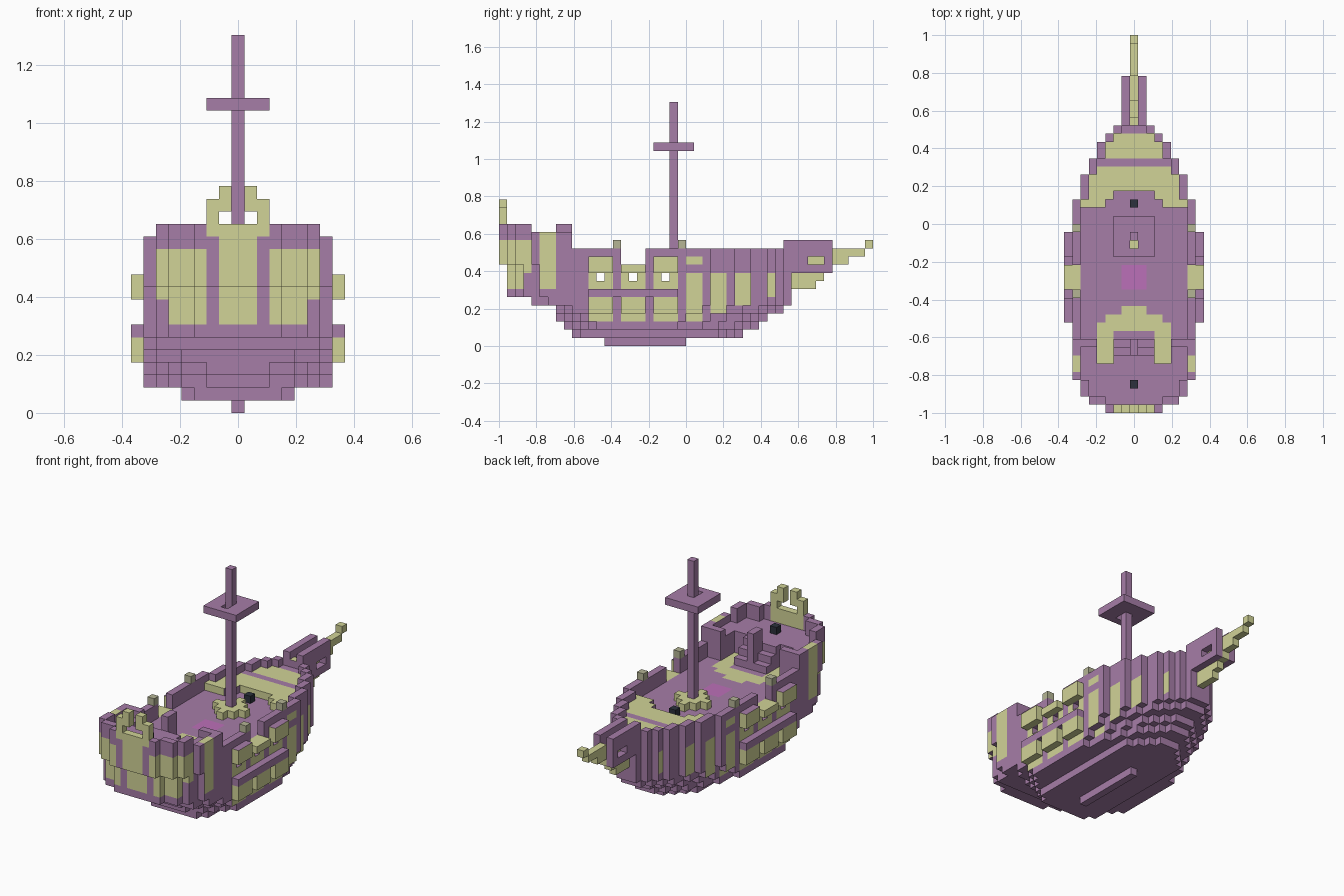
import bpy, bmesh
from mathutils import Vector

cube = bpy.data.objects.get("Cube")
if cube:
    bpy.data.objects.remove(cube, do_unlink=True)

U = 2 / 46  # block size
PURPLE, OLIVE, MAGENTA, BLACK, GREY = range(5)


def material(name, rgb):
    m = bpy.data.materials.new(name)
    m.diffuse_color = (*rgb, 1)
    m.use_nodes = True
    m.node_tree.nodes["Principled BSDF"].inputs["Base Color"].default_value = (*rgb, 1)
    return m


MATERIALS = [
    material("purple timber", (0.38, 0.205, 0.39)),
    material("olive trim", (0.64, 0.655, 0.31)),
    material("magenta mark", (0.50, 0.16, 0.48)),
    material("black iron", (0.025, 0.031, 0.045)),
    material("grey olive post", (0.46, 0.46, 0.30)),
]
SIDES = [Vector(v) for v in
         ((1, 0, 0), (-1, 0, 0), (0, 1, 0), (0, -1, 0), (0, 0, 1), (0, 0, -1))]


def blocks(x, y, z):
    """Set of block cells over three inclusive ranges."""
    return {(i, j, k) for i in range(x[0], x[1] + 1)
            for j in range(y[0], y[1] + 1) for k in range(z[0], z[1] + 1)}


def both(cells):
    """Cells together with their mirror image."""
    return cells | {(-i, j, k) for i, j, k in cells}


def build(name, cells, colour):
    """Skin the cells with outer faces; colour is an index or a rule."""
    bm = bmesh.new()
    verts = {}

    def vert(p):
        key = tuple(round(c * 2) for c in p)
        if key not in verts:
            verts[key] = bm.verts.new((p[0] * U, p[1] * U - 1 + U / 2, (p[2] + 0.5) * U))
        return verts[key]

    for cell in sorted(cells):
        c = Vector(cell)
        for n in SIDES:
            if tuple(int(a) for a in c + n) in cells:
                continue
            s = Vector((n.y, n.z, n.x))
            t = n.cross(s)
            corners = [c + (n + a * s + b * t) / 2
                       for a, b in ((-1, -1), (1, -1), (1, 1), (-1, 1))]
            face = bm.faces.new([vert(p) for p in corners])
            face.material_index = colour(*cell, n) if callable(colour) else colour
    mesh = bpy.data.meshes.new(name)
    bm.to_mesh(mesh)
    bm.free()
    for m in MATERIALS:
        mesh.materials.append(m)
    ob = bpy.data.objects.new(name, mesh)
    bpy.context.collection.objects.link(ob)
    return ob


# Hull outline: half widths counted in from the stern and from the bow
STERN = [3, 5, 6, 6, 7]
LOW_STERN = {2: [2, 4, 5, 6, 7], 3: [2, 4, 5, 6, 7], 4: [4, 6, 7], 5: [6, 6, 7]}
BOW = [1, 2, 3, 4, 4, 5, 5, 6, 6, 6, 7]
FIRST = {1: 9, 2: 8, 3: 7, 4: 7, 5: 4, 6: 1, 7: 1, 8: 1, 9: 1}
LAST = {1: 29, 2: 31, 3: 32, 4: 34}


def width(j, k):
    a, b = j - FIRST.get(k, 0), LAST.get(k, 35) - j
    if a < 0 or b < 0:
        return -1
    stern = LOW_STERN.get(k, STERN)
    return min(stern[min(a, len(stern) - 1)], BOW[min(b, 10)], 4 if k == 1 else 7)


def deck_top(i, j):
    if j <= 5 or (j <= 8 and abs(i) >= 5):
        return 13 if j == 8 else 12     # quarterdeck and its front rail
    if j >= 27 or (j == 26 and abs(i) >= 3) or (j == 25 and abs(i) >= 4):
        return 10                       # foredeck
    return 9                            # main deck


def rail_top(j):
    if j <= 3:
        return 14
    if j <= 8:
        return 13
    return 9 if 15 <= j <= 17 else 11


def in_hull(i, j, k):
    x, w = abs(i), width(j, k)
    if x > w:
        return False
    if k == 8 and x == 7 and j in (12, 16, 20):
        return False                    # open windows
    if x <= 6 and 11 <= j <= 21 and 4 <= k <= 8:
        return False                    # hold
    rim = x == w or x > width(j - 1, k) or x > width(j + 1, k)
    return k <= (max(rail_top(j), deck_top(i, j)) if rim else deck_top(i, j))


def deck_colour(x, j, k):
    if (j == 0 and x <= 2) or (j == 35 and x == 0):
        return OLIVE
    if k == 10 and 25 <= j <= 33:
        return PURPLE if j == 30 else OLIVE
    if k == 9 and x >= 7 and 14 <= j <= 17:
        return OLIVE
    if k == 9 and 15 <= j <= 17 and x <= 1:
        return MAGENTA
    if k == 9 and 6 <= j <= 12 and not (j <= 9 and x <= 2):
        return OLIVE if x <= (1 if j == 12 else 3 if j == 11 else 4) else PURPLE
    if k == 13 and j in (5, 6):
        return OLIVE
    return PURPLE


# Painted side panels: first row, last row, lowest and highest block
PANELS = [(5, 6, 7, 13), (11, 13, 7, 10), (15, 17, 7, 9), (19, 21, 7, 10),
          (11, 13, 3, 5), (15, 17, 3, 5), (19, 21, 3, 5), (23, 24, 3, 8),
          (23, 24, 10, 10), (26, 27, 4, 8), (29, 30, 5, 8), (33, 33, 6, 8)]


def hull_colour(i, j, k, n):
    x = abs(i)
    if n.z > 0:
        return deck_colour(x, j, k)
    if n.z < 0:
        return PURPLE
    if j <= 3:                          # stern panels
        if n.y > 0:
            return OLIVE if j == 0 and x <= 2 else PURPLE
        if k < 7:
            return PURPLE
        if x <= 1 or (x == 2 and k == 14):
            return OLIVE
        low = 9 if x == 6 else 7
        return OLIVE if 3 <= x <= 6 and low <= k <= 12 else PURPLE
    if k == 10 and 25 <= j <= 27 and n.y < 0 and x < 7:
        return OLIVE                    # foredeck step
    outward = n.x * i > 0
    if outward and any(a <= j <= b and c <= k <= d for a, b, c, d in PANELS):
        return OLIVE
    return PURPLE


hull = {c for c in blocks((-7, 7), (0, 35), (1, 14)) if in_hull(*c)}
build("hull", hull, hull_colour)
build("keel", blocks((0, 0), (13, 22), (0, 0)), PURPLE)

# Side galleries: lower boxes with a ledge, and awnings over the windows
lower = blocks((8, 8), (11, 21), (6, 6))
awning = set()
for j in (11, 15, 19):
    lower |= blocks((8, 8), (j, j + 2), (4, 5))
    awning |= blocks((8, 8), (j, j + 2), (9, 9 if j == 15 else 10))
build("gallery_boxes", both(lower), lambda i, j, k, n: PURPLE if k == 6 else OLIVE)
build("window_awnings", both(awning),
      lambda i, j, k, n: PURPLE if n.z > 0 and k == 10 else OLIVE)

# Rail posts
build("rail_posts", both({(7, 14, 12), (7, 22, 12)}), GREY)

# Stern ornament with two prongs
build("stern_crown", both({(2, 0, 15), (2, 0, 16), (1, 0, 16), (1, 0, 17)}), OLIVE)

# Stairs to the quarterdeck with a central post
stairs = blocks((0, 0), (7, 8), (10, 14))
for step in range(3):
    stairs |= blocks((-2, 2), (8 - step, 8 - step), (10, 10 + step))
build("stairs", stairs, PURPLE)

# Mast, its collar and the lookout platform
build("mast", blocks((0, 0), (21, 21), (10, 29)), PURPLE)
collar = {(i, j, k) for i, j, k in blocks((-2, 2), (19, 23), (10, 10))
          if 0 < abs(i) + abs(j - 21) <= 2}
build("mast_collar", collar, OLIVE)
platform = blocks((-2, 2), (19, 23), (24, 24)) - {(0, 20, 24), (0, 21, 24)}
build("lookout_platform", platform, PURPLE)

# Bow cheeks with openings, and the stepped bowsprit
cheek = blocks((1, 1), (36, 40), (9, 12)) | blocks((1, 1), (35, 35), (12, 12))
build("bow_cheeks", both(cheek - blocks((1, 1), (38, 39), (10, 10))), PURPLE)
sprit = set()
for first, last, k in ((36, 38, 7), (36, 39, 8), (36, 40, 9),
                       (38, 42, 10), (41, 44, 11), (45, 45, 12)):
    sprit |= blocks((0, 0), (first, last), (k, k))
build("bowsprit", sprit, OLIVE)

# Iron blocks on the decks
build("fore_iron_block", {(0, 25, 10)}, BLACK)
build("aft_iron_block", {(0, 3, 13)}, BLACK)
